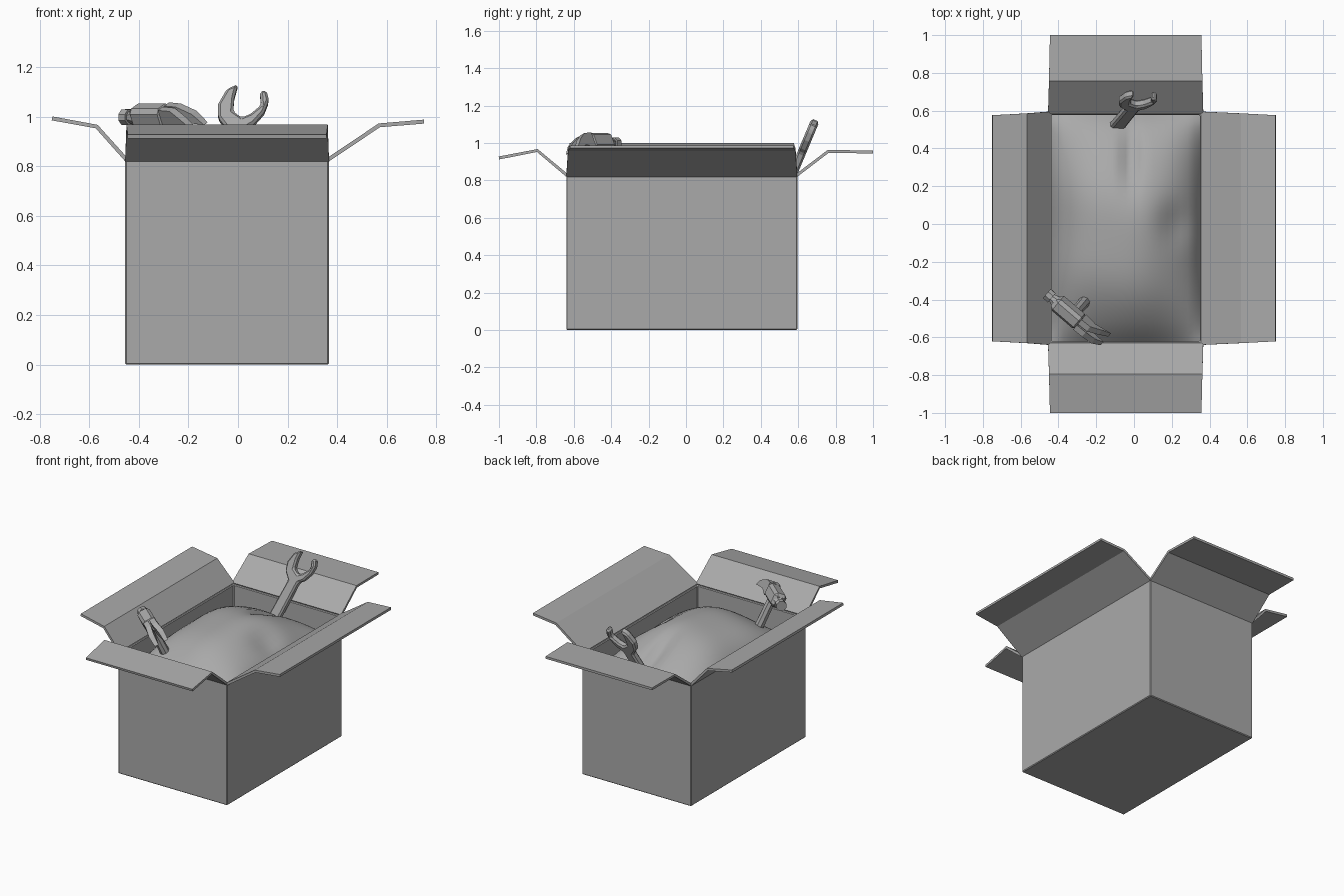
import bpy, bmesh, math
from mathutils import Vector, Matrix

if "Cube" in bpy.data.objects:
    bpy.data.objects.remove(bpy.data.objects["Cube"], do_unlink=True)

grey = bpy.data.materials.new("plain grey")
grey.use_nodes = True
COLOUR = (0.4, 0.4, 0.4, 1)
grey.diffuse_color = COLOUR
grey.node_tree.nodes["Principled BSDF"].inputs["Base Color"].default_value = COLOUR

X0, X1, Y0, Y1, RIM = -0.455, 0.367, -0.64, 0.595, 0.825
WALL = 0.018


def finish(name, bm, thickness=0, offset=-1, bevel=0, matrix=None, smooth=None):
    bmesh.ops.recalc_face_normals(bm, faces=bm.faces)
    mesh = bpy.data.meshes.new(name)
    bm.to_mesh(mesh)
    bm.free()
    mesh.materials.append(grey)
    obj = bpy.data.objects.new(name, mesh)
    bpy.context.collection.objects.link(obj)
    if matrix:
        obj.matrix_world = matrix
    if thickness:
        mod = obj.modifiers.new("thickness", "SOLIDIFY")
        mod.thickness, mod.offset = thickness, offset
    if bevel:
        mod = obj.modifiers.new("bevel", "BEVEL")
        mod.width, mod.segments = bevel, 1
    if smooth:
        bpy.ops.object.select_all(action="DESELECT")
        obj.select_set(True)
        bpy.context.view_layer.objects.active = obj
        bpy.ops.object.shade_smooth_by_angle(angle=math.radians(smooth))
    return obj


def prism(bm, outline, depth):
    """Extrude a closed outline by a depth vector."""
    face = bm.faces.new([bm.verts.new(p) for p in outline])
    new = bmesh.ops.extrude_face_region(bm, geom=[face])["geom"]
    bmesh.ops.translate(bm, vec=depth, verts=[v for v in new if isinstance(v, bmesh.types.BMVert)])


def rod(bm, a, b, r1, r2, sides=8):
    """Tapered cylinder between two points."""
    a, b = Vector(a), Vector(b)
    turn = (b - a).to_track_quat("Z", "Y").to_matrix().to_4x4()
    bmesh.ops.create_cone(bm, cap_ends=True, segments=sides, radius1=r1, radius2=r2,
                          depth=(b - a).length, matrix=Matrix.Translation((a + b) / 2) @ turn)


# Open carton
bm = bmesh.new()
bmesh.ops.create_cube(bm, size=1)
for v in bm.verts:
    v.co = (X1 if v.co.x > 0 else X0, Y1 if v.co.y > 0 else Y0, RIM if v.co.z > 0 else 0)
bmesh.ops.delete(bm, geom=[f for f in bm.faces if f.calc_center_median().z > RIM - 0.01],
                 context="FACES")
# recalculating an open shell can flip it, so the wall grows from a known outward side
carton = finish("carton", bm, thickness=WALL, bevel=0.005)
carton.modifiers["thickness"].use_even_offset = True


# Folded-out flaps: each is a hinge, a crease and an outer edge
def flap(name, axis, profile, lo, hi, taper):
    bm = bmesh.new()
    rows = []
    for i, (out, z) in enumerate(profile):
        ends = (lo + taper * i / 2, hi - taper * i / 2)
        rows.append([bm.verts.new((out, e, z) if axis == "x" else (e, out, z)) for e in ends])
    for a, b in zip(rows, rows[1:]):
        bm.faces.new((a[0], a[1], b[1], b[0]))
    finish(name, bm, thickness=0.016, offset=0)


flap("left_flap", "x", [(X1 - 0.006, RIM), (0.57, 0.965), (0.75, 0.98)], Y0, Y1, 0.019)
flap("right_flap", "x", [(X0 + 0.006, RIM), (-0.57, 0.96), (-0.75, 0.993)], Y0, Y1, 0.019)
flap("front_flap", "y", [(Y0 + 0.006, RIM), (-0.795, 0.96), (-1.0, 0.92)], X0, X1, 0.01)
flap("back_flap", "y", [(Y1 - 0.006, RIM), (0.76, 0.955), (1.0, 0.952)], X0, X1, 0.01)


# Draped cloth heaped inside the carton
def cloth_height(x, y):
    u = (x + 0.044) / 0.40
    v = (y + 0.02) / 0.60
    dome = max(0, 1 - u * u) ** 0.6 * max(0, 1 - v * v) ** 0.75
    z = 0.655 + 0.27 * dome
    z -= 0.05 * math.exp(-((x + 0.02) / 0.04) ** 2 - ((y - 0.35) / 0.16) ** 2)
    z -= 0.04 * math.exp(-((x - 0.22) / 0.09) ** 2 - (y / 0.12) ** 2)
    z += 0.010 * math.sin(9 * x + 5 * y) * math.cos(8 * y - 6 * x)
    return z


bm = bmesh.new()
bmesh.ops.create_grid(bm, x_segments=22, y_segments=32, size=0.5)
for v in bm.verts:
    x = (X0 + X1) / 2 + v.co.x * (X1 - X0 - WALL)
    y = (Y0 + Y1) / 2 + v.co.y * (Y1 - Y0 - WALL)
    v.co = (x, y, cloth_height(x, y))
finish("cloth_heap", bm, smooth=60)

# Open-ended wrench leaning back
outline = [(-0.13, 0.72), (-0.05, 0.72), (0.03, 0.955), (0.065, 0.975), (0.105, 1.02),
           (0.125, 1.07), (0.115, 1.11), (0.088, 1.105), (0.093, 1.05), (0.05, 1.015),
           (0.015, 1.0), (-0.02, 1.025), (-0.015, 1.08), (0.0, 1.135), (-0.045, 1.115),
           (-0.08, 1.055), (-0.08, 1.0), (-0.045, 0.955)]
LEAN = 0.42
bm = bmesh.new()
prism(bm, [(x, 0.595 + LEAN * (z - 0.95), z) for x, z in outline],
      Vector((0, 0.042, -0.042 * LEAN)))
finish("wrench", bm, bevel=0.010)

# Claw hammer, handle down in the cloth
along = Vector((0.76, -0.65, 0)).normalized()
up = Vector((-0.1, -0.1, 0.3))
up = (up - along * up.dot(along)).normalized()
side = up.cross(along)
frame = Matrix((along, side, up)).transposed().to_4x4()
frame.translation = (-0.325, -0.485, 0.998)

bm = bmesh.new()
rod(bm, (0, 0, -0.34), (0, 0, 0), 0.032, 0.028)
finish("hammer_handle", bm, matrix=frame, smooth=30)

bm = bmesh.new()
prism(bm, [(x, -0.042, z) for x, z in
           [(-0.12, -0.045), (0.06, -0.045), (0.06, 0.05), (-0.12, 0.05)]], Vector((0, 0.084, 0)))
finish("hammer_head", bm, bevel=0.018, matrix=frame)

bm = bmesh.new()
rod(bm, (-0.145, 0, 0), (-0.11, 0, 0), 0.024, 0.036)
rod(bm, (-0.18, 0, 0), (-0.145, 0, 0), 0.034, 0.034)
finish("hammer_face", bm, matrix=frame)

bm = bmesh.new()
for s in (-1, 1):
    prism(bm, [(x, s * (0.004 + 0.25 * max(0, x - 0.12)), z) for x, z in
               [(0.05, -0.04), (0.12, -0.025), (0.215, -0.045), (0.17, 0.005),
                (0.11, 0.043), (0.05, 0.048)]], Vector((0, s * 0.034, 0)))
for v in bm.verts:
    if v.co.x > 0.2:
        v.co.y *= 0.75
finish("hammer_claw", bm, matrix=frame)
